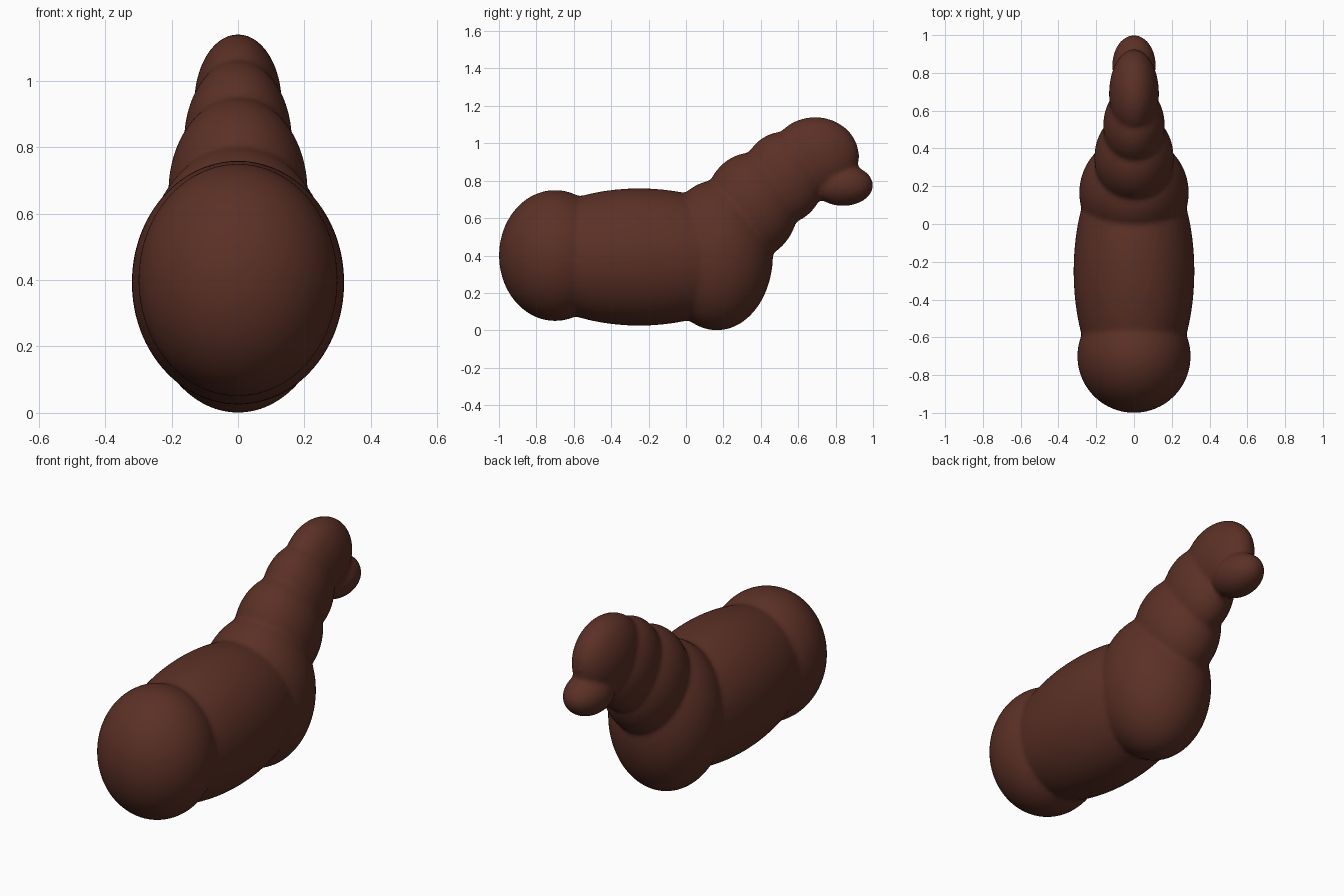
import bpy

if "Cube" in bpy.data.objects:
    bpy.data.objects.remove(bpy.data.objects["Cube"])

brown = bpy.data.materials.new("dark brown")
brown.diffuse_color = (0.105, 0.03, 0.019, 1)
brown.use_nodes = True
brown.node_tree.nodes["Principled BSDF"].inputs["Base Color"].default_value = brown.diffuse_color

# Rounded masses: name, centre, radii
masses = [
    ("rump", (0, -0.70, 0.40), (0.30, 0.30, 0.35)),
    ("barrel", (0, -0.25, 0.392), (0.32, 0.68, 0.367)),
    ("chest", (0, 0.165, 0.402), (0.29, 0.30, 0.402)),
    ("lower_neck", (0, 0.35, 0.665), (0.21, 0.25, 0.285)),
    ("upper_neck", (0, 0.52, 0.815), (0.163, 0.22, 0.247)),
    ("head", (0, 0.69, 0.93), (0.132, 0.235, 0.21)),
    ("muzzle", (0, 0.84, 0.775), (0.115, 0.16, 0.11)),
]


def ellipsoid(name, centre, radii):
    bpy.ops.mesh.primitive_uv_sphere_add(segments=64, ring_count=32, location=centre)
    ob = bpy.context.object
    ob.name = name
    ob.scale = radii
    return ob


parts = [ellipsoid(*m) for m in masses]

# Fuse the masses into one continuous body
for ob in parts:
    ob.select_set(True)
bpy.context.view_layer.objects.active = parts[1]
bpy.ops.object.join()
body = bpy.context.object
body.name = "animal_body"
body.data.name = "animal_body"
bpy.ops.object.transform_apply(location=True, rotation=True, scale=True)
body.data.materials.clear()
body.data.materials.append(brown)

# Single skin with softened creases
remesh = body.modifiers.new("fuse", 'REMESH')
remesh.mode = 'VOXEL'
remesh.voxel_size = 0.014
remesh.use_smooth_shade = True
soften = body.modifiers.new("soften", 'SMOOTH')
soften.factor = 0.5
soften.iterations = 5
bpy.ops.object.modifier_apply(modifier="fuse")
bpy.ops.object.modifier_apply(modifier="soften")
bpy.ops.object.shade_smooth()
